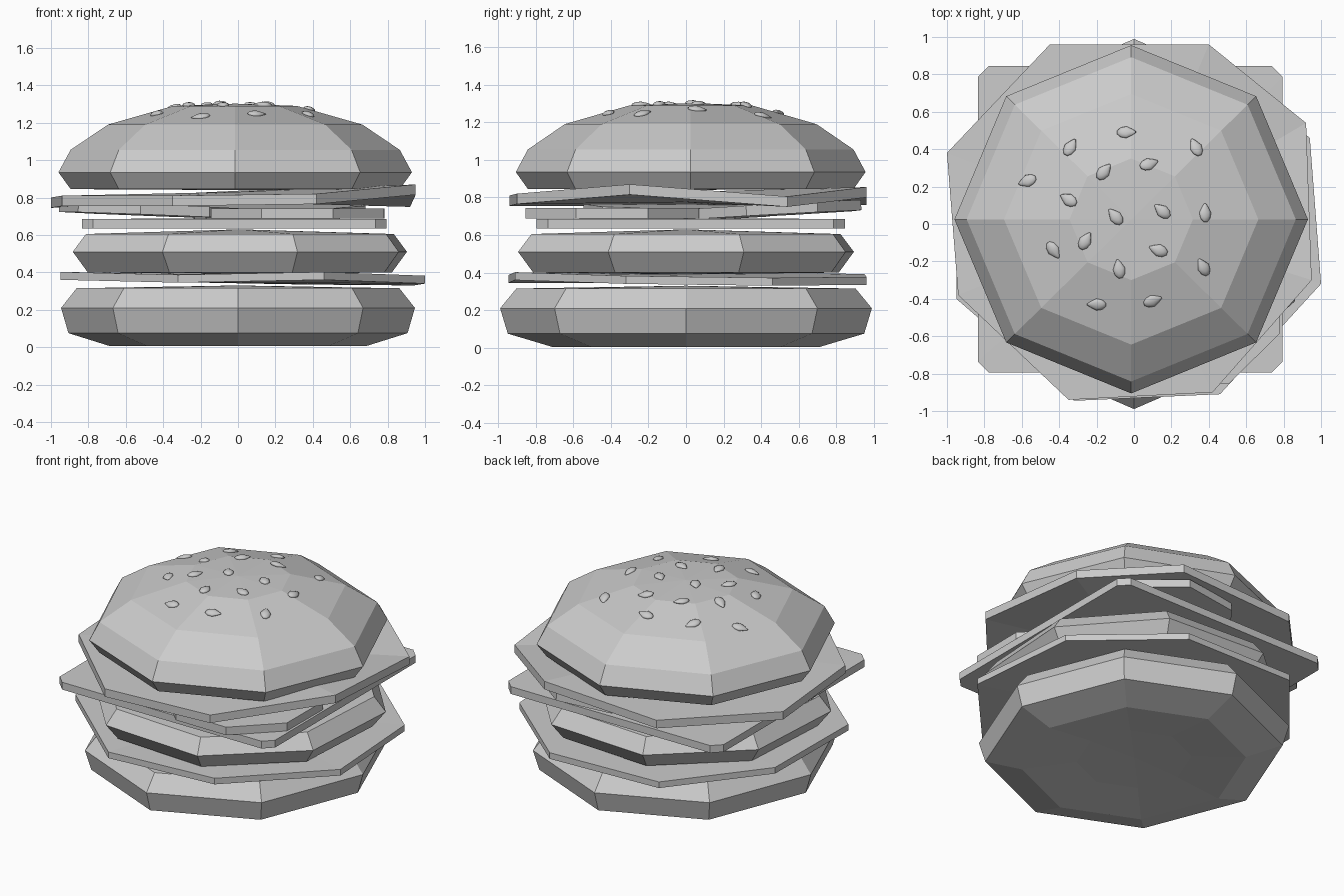
import bpy, bmesh
from math import cos, sin, radians
from mathutils import Vector, Matrix, Euler
from mathutils.bvhtree import BVHTree

if "Cube" in bpy.data.objects:
    bpy.data.objects.remove(bpy.data.objects["Cube"])


def finish(bm, name):
    bmesh.ops.recalc_face_normals(bm, faces=bm.faces)
    mesh = bpy.data.meshes.new(name)
    bm.to_mesh(mesh)
    ob = bpy.data.objects.new(name, mesh)
    bpy.context.collection.objects.link(ob)
    return ob


def skin(bm, rings, low, high):
    """Join rings of points into a closed shell with a centre point at each end."""
    loops = [[bm.verts.new(p) for p in ring] for ring in rings]
    n = len(loops[0])
    for a, b in zip(loops, loops[1:]):
        for i in range(n):
            j = (i + 1) % n
            bm.faces.new((a[i], a[j], b[j], b[i]))
    for loop, point in ((loops[0], low), (loops[-1], high)):
        c = bm.verts.new(point)
        for i in range(n):
            bm.faces.new((loop[i], loop[(i + 1) % n], c))


def turned(name, profile, low, high, phase=0, sx=1, sy=1, cx=0, cy=0):
    """Eight-sided turned shape from (radius, height) pairs."""
    angles = [radians(phase + 45 * i) for i in range(8)]
    rings = [[(cx + r * sx * cos(a), cy + r * sy * sin(a), z) for a in angles]
             for r, z in profile]
    bm = bmesh.new()
    skin(bm, rings, (cx, cy, low), (cx, cy, high))
    return finish(bm, name)


def leaf(name, outline, thick, centre):
    """Thin wavy leaf from its lower rim points."""
    upper = [(x, y, z + thick) for x, y, z in outline]
    bm = bmesh.new()
    skin(bm, [outline, upper], (0, 0, centre), (0, 0, centre + thick))
    return finish(bm, name)


# buns and patty
turned("bottom_bun", [(.36, .035), (.70, .005), (.93, .075), (.97, .21), (.885, .315)],
       .045, .33, sx=.975, sy=1.02)
turned("patty", [(.86, .40), (.945, .51), (.87, .605)], .39, .63, phase=19, cx=.01)
top_bun = turned("top_bun", [(.88, .845), (.945, .935), (.88, 1.055), (.68, 1.19), (.33, 1.29)],
                 .84, 1.302, sy=.985, cx=-.015, cy=.025)

# lettuce leaves
leaf("lower_lettuce", [(.94, .46, .33), (.36, .96, .335), (-.46, .95, .35), (-.94, .38, .36),
                       (-.95, -.40, .36), (-.32, -.945, .345), (.46, -.91, .36), (1, -.32, .34)],
     .042, .345)
leaf("upper_lettuce", [(.92, .54, .75), (.40, .96, .80), (-.45, .96, .76), (-1, .38, .745),
                       (-.94, -.38, .755), (-.35, -.94, .755), (.42, -.90, .765), (.95, -.30, .815)],
     .055, .775)

# cheese square with clipped corners
bm = bmesh.new()
corners = []
for sx, sy in ((1, 1), (-1, 1), (-1, -1), (1, -1)):
    pair = [(.815, .76), (.755, .82)]
    if sx * sy < 0:
        pair.reverse()
    corners += [(sx * x - .02, sy * y + .025) for x, y in pair]
skin(bm, [[(x, y, z) for x, y in corners] for z in (.635, .685)], (0, 0, .635), (0, 0, .69))
finish(bm, "cheese")

# tomato slices, laid slightly tilted
for i, (x, y, z, tx, ty) in enumerate([(.32, -.39, .715, 0, 0), (.2, .45, .732, 2.5, -2),
                                       (-.46, -.05, .732, 1, 2)]):
    bm = bmesh.new()
    bmesh.ops.create_cone(bm, cap_ends=True, segments=8, radius1=.5, radius2=.5, depth=.055)
    bmesh.ops.transform(bm, verts=bm.verts, matrix=Matrix.Translation((x, y, z)) @ Euler(
        (radians(tx), radians(ty), radians(22 + 8 * i))).to_matrix().to_4x4())
    finish(bm, "tomato_slice_%d" % (i + 1))

# sesame seeds: teardrops set on the bun surface (x, y, tip direction)
seeds = [(-.34, .41, 60), (-.04, .49, 0), (.33, .41, 115), (-.16, .28, 50), (.08, .32, 20),
         (-.57, .23, 200), (-.35, .13, 150), (-.10, .04, 130), (.15, .07, 140), (.38, .06, 90),
         (-.26, -.09, 60), (-.43, -.14, 305), (.13, -.14, 160), (-.08, -.24, 100),
         (.37, -.23, 120), (.10, -.41, 20), (-.20, -.43, 180)]
bun = bmesh.new()
bun.from_mesh(top_bun.data)
tree = BVHTree.FromBMesh(bun)
for i, (x, y, tip) in enumerate(seeds):
    hit, normal, _, _ = tree.ray_cast(Vector((x, y, 3)), Vector((0, 0, -1)))
    bm = bmesh.new()
    bmesh.ops.create_uvsphere(bm, u_segments=10, v_segments=6, radius=1)
    for v in bm.verts:
        taper = 1 - .6 * max(v.co.x, 0)
        v.co = Vector((v.co.x * .053, v.co.y * .033 * taper, v.co.z * .016 * taper))
    turn = Vector((0, 0, 1)).rotation_difference(normal).to_matrix().to_4x4()
    bmesh.ops.transform(bm, verts=bm.verts, matrix=Matrix.Translation(hit + normal * .003) @ turn
                        @ Matrix.Rotation(radians(tip), 4, 'Z'))
    for f in bm.faces:
        f.smooth = True
    finish(bm, "seed_%02d" % (i + 1))
bun.free()
